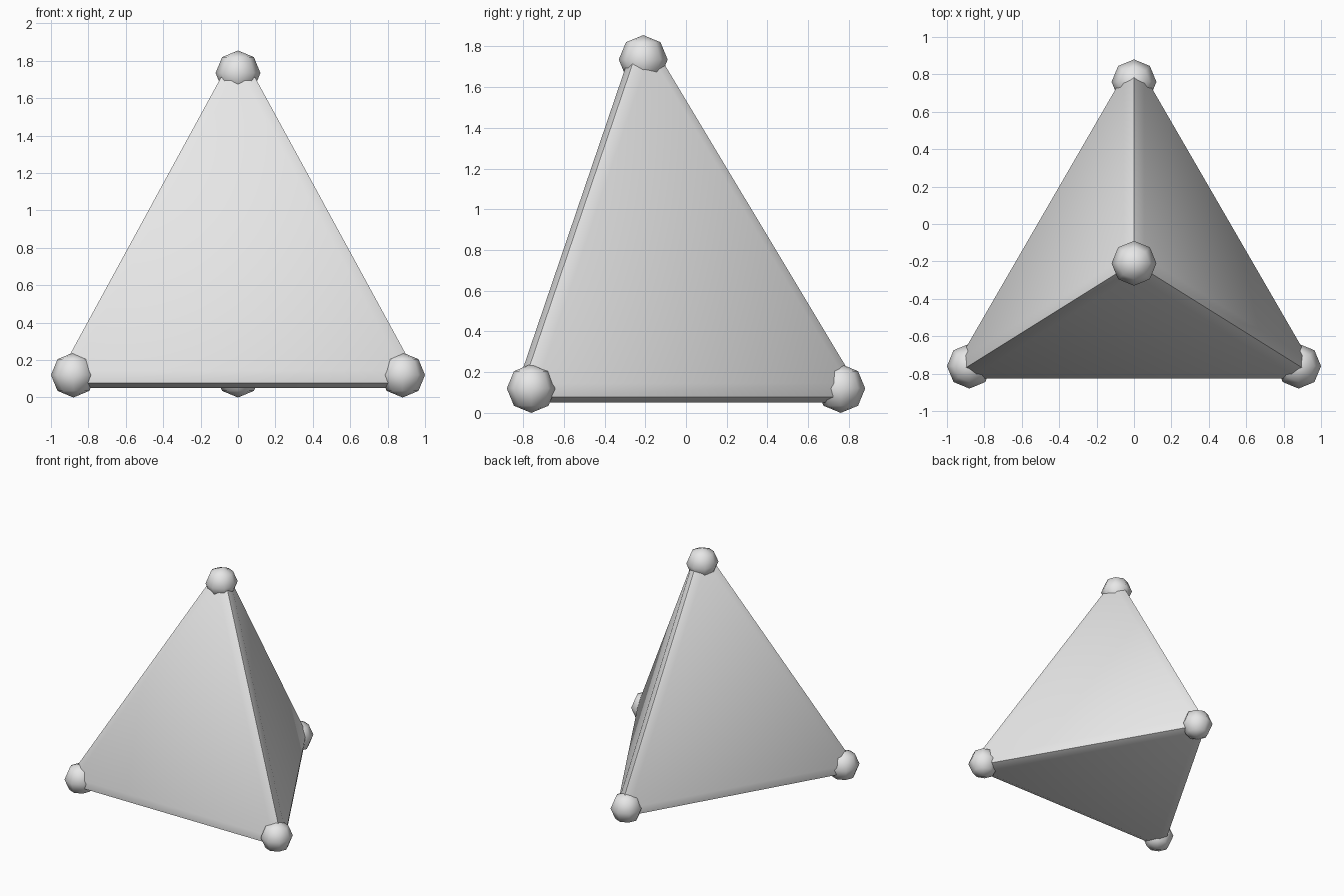
import bpy, bmesh, math
from mathutils import Vector, geometry

if "Cube" in bpy.data.objects:
    bpy.data.objects.remove(bpy.data.objects["Cube"])

grey = bpy.data.materials.new("light grey")
grey.diffuse_color = (0.8, 0.8, 0.8, 1)
grey.use_nodes = True
grey.node_tree.nodes["Principled BSDF"].inputs["Base Color"].default_value = grey.diffuse_color

BALL_R = 0.12     # corner ball radius
ROUND_R = 0.07    # rounding radius of the body edges
corners = {
    "front_left": Vector((-0.88, -0.76, 0.12)),
    "front_right": Vector((0.88, -0.76, 0.12)),
    "back": Vector((0, 0.76, 0.12)),
    "top": Vector((0, -0.21, 1.735)),
}
pts = list(corners.values())

# Body: tetrahedron grown about its incentre so every face moves out by ROUND_R
areas = [geometry.area_tri(*[p for p in pts if p is not q]) for q in pts]
centre = sum((p * a for p, a in zip(pts, areas)), Vector()) / sum(areas)
grow = 1 + ROUND_R / (centre.z - pts[0].z)
bm = bmesh.new()
for p in pts:
    bm.verts.new(centre + (p - centre) * grow)
bmesh.ops.convex_hull(bm, input=bm.verts)
bmesh.ops.recalc_face_normals(bm, faces=bm.faces)
mesh = bpy.data.meshes.new("pyramid_body")
bm.to_mesh(mesh)
bm.free()
body = bpy.data.objects.new("pyramid_body", mesh)
bpy.context.collection.objects.link(body)
mesh.materials.append(grey)

# Two-step rounded edges
bevel = body.modifiers.new("rounded_edges", 'BEVEL')
bevel.width = ROUND_R * math.tan(math.radians(54.7))
bevel.segments = 2
bevel.limit_method = 'NONE'
bpy.context.view_layer.objects.active = body
body.select_set(True)
bpy.ops.object.modifier_apply(modifier=bevel.name)
bpy.ops.object.shade_smooth_by_angle(angle=math.radians(35))

# Low-poly smooth balls on the corners
for name, p in corners.items():
    bpy.ops.mesh.primitive_uv_sphere_add(segments=8, ring_count=4, radius=BALL_R, location=p)
    ball = bpy.context.object
    ball.name = name + "_ball"
    ball.data.materials.append(grey)
    bpy.ops.object.shade_smooth()
